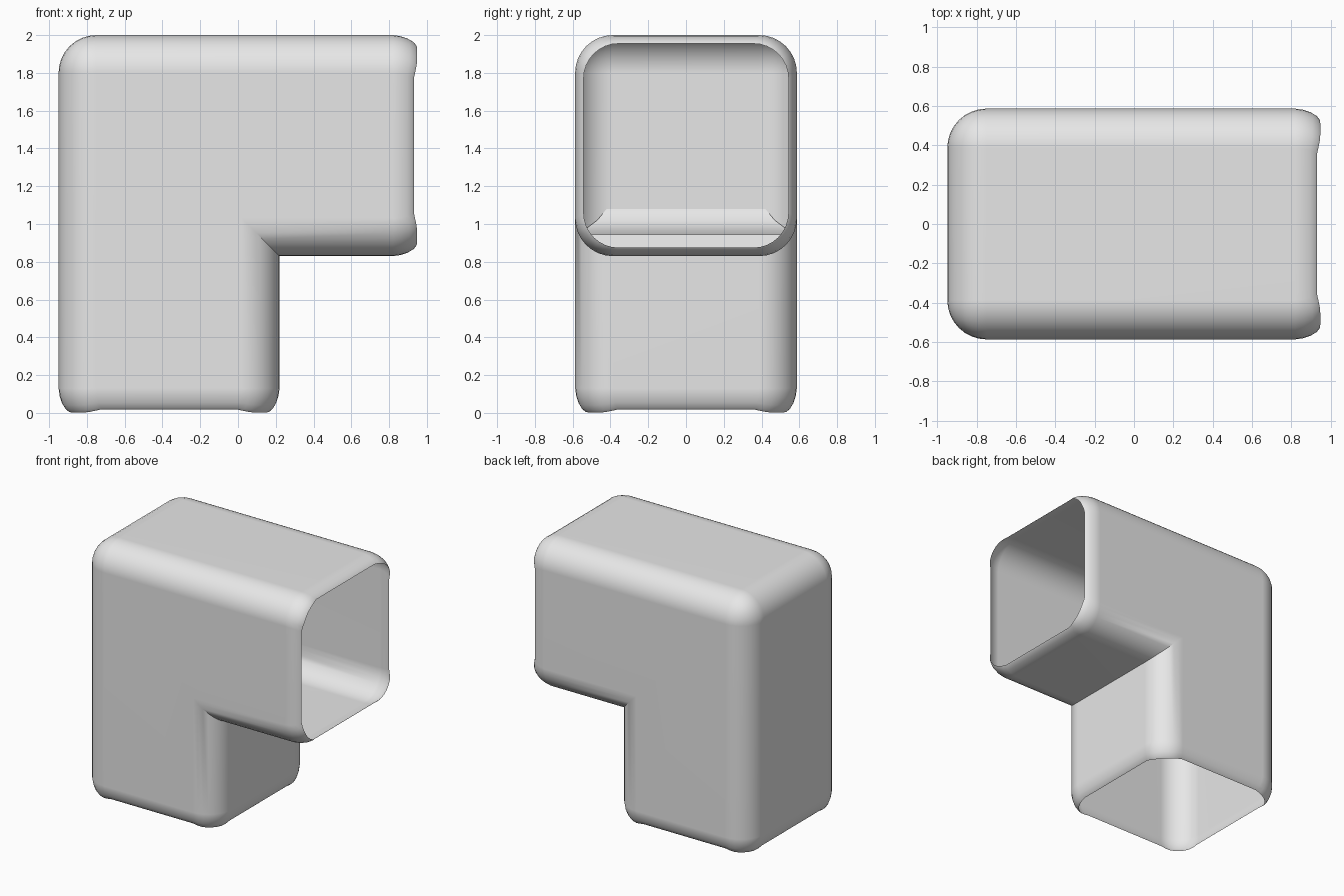
import bpy, bmesh
from mathutils import Vector

cube = bpy.data.objects.get("Cube")
if cube:
    bpy.data.objects.remove(cube, do_unlink=True)

HALF = 0.587      # half width of the square duct
RADIUS = 0.2      # rounding of the long edges
END_X, END_Z = 0.82, 0.13   # where the straight walls stop and the lips begin

grey = bpy.data.materials.new("plain grey")
grey.use_nodes = True
grey.diffuse_color = (0.8, 0.8, 0.8, 1)
grey.node_tree.nodes["Principled BSDF"].inputs["Base Color"].default_value = (0.8, 0.8, 0.8, 1)


def finish(bm, name):
    mesh = bpy.data.meshes.new(name)
    bm.to_mesh(mesh)
    bm.free()
    mesh.materials.append(grey)
    ob = bpy.data.objects.new(name, mesh)
    bpy.context.collection.objects.link(ob)
    bpy.ops.object.select_all(action='DESELECT')
    ob.select_set(True)
    bpy.context.view_layer.objects.active = ob
    bpy.ops.object.shade_smooth_by_angle(angle=0.6)
    return ob


def add_lip(bm, axis, start, direction, centre):
    """Open one end and roll its rim inward, with the corners flared out."""
    caps = [f for f in bm.faces if all(abs(v.co[axis] - start) < 1e-4 for v in f.verts)]
    bmesh.ops.delete(bm, geom=caps, context='FACES_ONLY')
    rim = [e for e in bm.edges if e.is_boundary
           and all(abs(v.co[axis] - start) < 1e-4 for v in e.verts)]
    base = None
    for depth, inset in ((0.04, 0.006), (0.075, 0.018), (0.098, 0.033), (0.108, 0.045)):
        new = bmesh.ops.extrude_edge_only(bm, edges=rim)["geom"]
        rim = [g for g in new if isinstance(g, bmesh.types.BMEdge)]
        verts = [g for g in new if isinstance(g, bmesh.types.BMVert)]
        if base is None:
            previous = 0.0
            base = True
        ratio = (HALF - inset) / (HALF - previous)
        previous = inset
        for v in verts:
            side = v.co - Vector(centre)
            side[axis] = 0
            other = 2 - axis
            corner = min(abs(side.y), abs(side[other])) / (1 - inset / HALF)
            t = max(0, min(1, (corner - 0.36) / 0.14))
            flare = 0.02 * t * t * (3 - 2 * t) * depth / 0.108
            v.co.y = centre[1] + side.y * ratio
            v.co[other] = centre[other] + side[other] * ratio
            v.co[axis] = start + direction * (depth + flare)


# Elbow duct: an L prism with rounded outer edges and a sharp inner corner
bm = bmesh.new()
outline = [(-0.95, END_Z), (0.22, END_Z), (0.22, 0.83), (END_X, 0.83), (END_X, 2), (-0.95, 2)]
face = bm.faces.new([bm.verts.new((x, -HALF, z)) for x, z in outline])
out = bmesh.ops.extrude_face_region(bm, geom=[face])["geom"]
bmesh.ops.translate(bm, vec=(0, 2 * HALF, 0),
                    verts=[g for g in out if isinstance(g, bmesh.types.BMVert)])
bmesh.ops.recalc_face_normals(bm, faces=bm.faces)


def is_rounded(edge):
    a, b = (v.co for v in edge.verts)
    on_end = max(a.z, b.z) < END_Z + 0.01 or min(a.x, b.x) > END_X - 0.01
    inner = all(abs(p.x - 0.22) < 0.01 and abs(p.z - 0.83) < 0.01 for p in (a, b))
    return not on_end and not inner


bmesh.ops.bevel(bm, geom=[e for e in bm.edges if is_rounded(e)], offset=RADIUS,
                offset_type='OFFSET', segments=8, profile=0.5, affect='EDGES',
                clamp_overlap=False)
add_lip(bm, 0, END_X, 1, (0, 0, 1.415))
add_lip(bm, 2, END_Z, -1, (-0.365, 0, 0))
bmesh.ops.recalc_face_normals(bm, faces=bm.faces)
# Keep the outside facing outward
back = min(bm.faces, key=lambda f: f.calc_center_median().x)
if back.normal.x > 0:
    bmesh.ops.reverse_faces(bm, faces=bm.faces)
duct = finish(bm, "elbow_duct")
weighted = duct.modifiers.new("flat_walls", 'WEIGHTED_NORMAL')
weighted.keep_sharp = True

# Inner floor across the junction: x, z and half width along its profile
bm = bmesh.new()
profile = [(0.21, 0.84, 0.4), (0.1, 0.945, 0.55), (0, 0.945, 0.575), (-0.75, 0.945, 0.575),
           (-0.86, 0.975, 0.53), (-0.92, 1.02, 0.47), (-0.945, 1.08, 0.42)]
rows = [[bm.verts.new((x, s * w, z)) for s in (-1, 1)] for x, z, w in profile]
for a, b in zip(rows, rows[1:]):
    bm.faces.new((a[0], a[1], b[1], b[0]))
finish(bm, "inner_floor")
